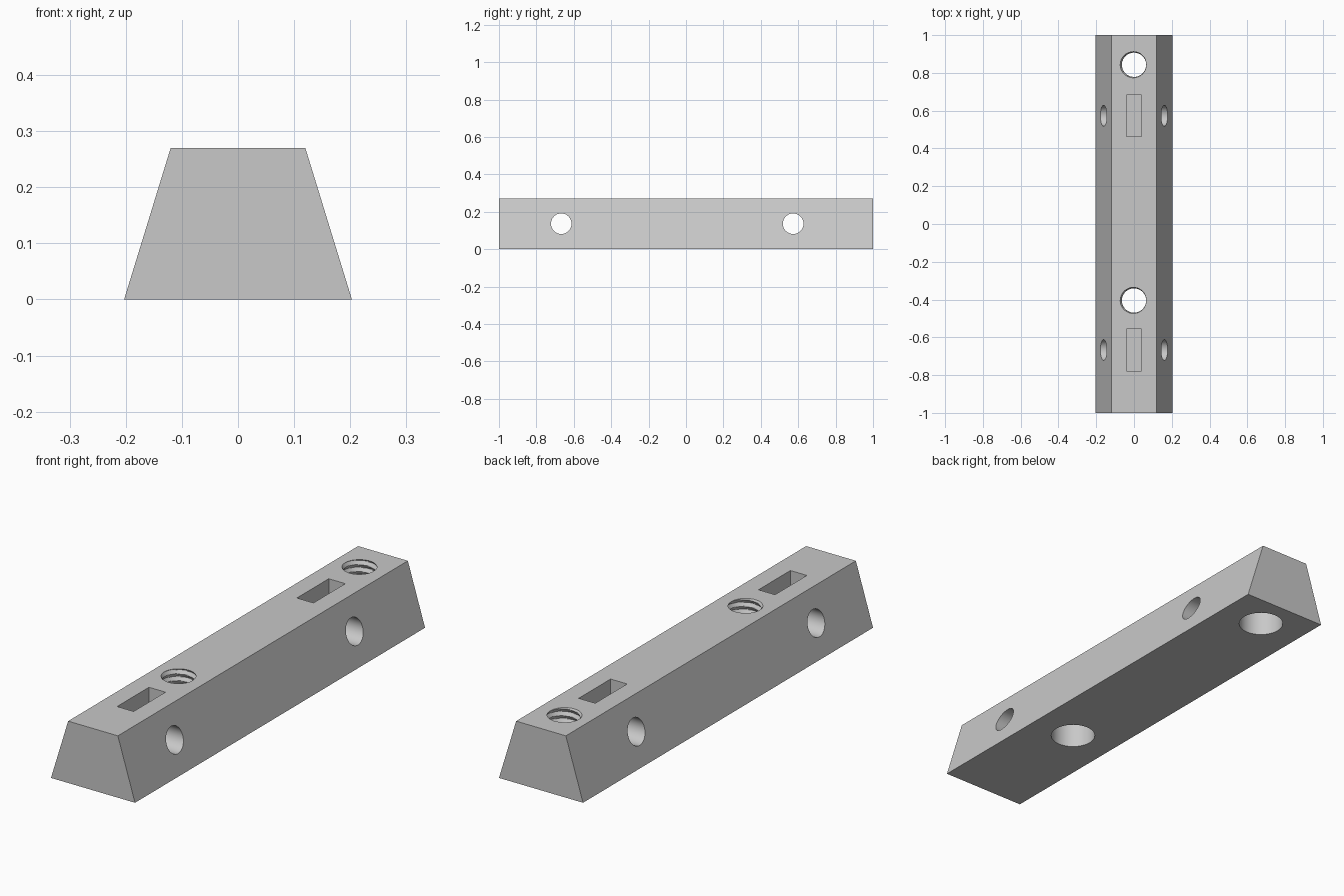
import bpy, bmesh, math
from mathutils import Matrix

cube = bpy.data.objects.get("Cube")
if cube:
    bpy.data.objects.remove(cube, do_unlink=True)

HEIGHT = 0.27
SLOT_DEPTH = 0.07

grey = bpy.data.materials.new("grey metal")
grey.use_nodes = True
colour = (0.58, 0.58, 0.58, 1)
grey.diffuse_color = colour
grey.node_tree.nodes["Principled BSDF"].inputs["Base Color"].default_value = colour


def finish(name, bm):
    bmesh.ops.recalc_face_normals(bm, faces=bm.faces)
    mesh = bpy.data.meshes.new(name)
    bm.to_mesh(mesh)
    bm.free()
    mesh.materials.append(grey)
    obj = bpy.data.objects.new(name, mesh)
    bpy.context.collection.objects.link(obj)
    return obj


def cylinder(name, radius, length, matrix):
    bm = bmesh.new()
    bmesh.ops.create_cone(bm, cap_ends=True, segments=64, radius1=radius,
                          radius2=radius, depth=length, matrix=matrix)
    return finish(name, bm)


def box(name, size, centre):
    bm = bmesh.new()
    bmesh.ops.create_cube(bm, size=1, matrix=Matrix.Translation(centre)
                          @ Matrix.Diagonal((*size, 1)))
    return finish(name, bm)


def thread(name, y, low, high, inner=0.064, outer=0.074, pitch=0.03):
    """Solid screw whose radius follows a helical triangle wave."""
    bm = bmesh.new()
    sides, levels = 48, 48
    rings = []
    for k in range(levels + 1):
        z = low + (high - low) * k / levels
        ring = []
        for i in range(sides):
            turn = i / sides
            phase = (z / pitch - turn) % 1
            wave = 1 - abs(2 * phase - 1)
            r = inner + (outer - inner) * wave
            a = math.tau * turn
            ring.append(bm.verts.new((r * math.cos(a), y + r * math.sin(a), z)))
        rings.append(ring)
    for lower, upper in zip(rings, rings[1:]):
        for i in range(sides):
            j = (i + 1) % sides
            bm.faces.new((lower[i], lower[j], upper[j], upper[i]))
    bm.faces.new(rings[0])
    bm.faces.new(rings[-1])
    return finish(name, bm)


# Trapezoid bar, extruded along its length
bm = bmesh.new()
profile = [(-0.203, 0), (0.203, 0), (0.12, HEIGHT), (-0.12, HEIGHT)]
end = bm.faces.new([bm.verts.new((x, -1, z)) for x, z in profile])
moved = bmesh.ops.extrude_face_region(bm, geom=[end])["geom"]
bmesh.ops.translate(bm, vec=(0, 2, 0),
                    verts=[v for v in moved if isinstance(v, bmesh.types.BMVert)])
bar = finish("tapered_bar", bm)

# Cutters: threaded holes over wide bores, blind slots, cross holes
cutters = []
for y in (0.843, -0.405):
    cutters.append(cylinder("bore_cutter", 0.093, 0.3, Matrix.Translation((0, y, 0))))
    cutters.append(thread("thread_cutter", y, 0.14, HEIGHT + 0.02))
for y in (0.573, -0.667):
    cutters.append(box("slot_cutter", (0.08, 0.22, 2 * SLOT_DEPTH), (0, y, HEIGHT)))
    cutters.append(cylinder("cross_hole_cutter", 0.055, 0.6,
                            Matrix.Translation((0, y, 0.136))
                            @ Matrix.Rotation(math.pi / 2, 4, 'Y')))
for cutter in cutters:
    cut = bar.modifiers.new(cutter.name, 'BOOLEAN')
    cut.operation = 'DIFFERENCE'
    cut.solver = 'EXACT'
    cut.object = cutter

# Apply the cuts and drop the cutters
bpy.context.view_layer.update()
result = bpy.data.meshes.new_from_object(
    bar.evaluated_get(bpy.context.evaluated_depsgraph_get()))
bar.modifiers.clear()
bar.data = result
for cutter in cutters:
    bpy.data.objects.remove(cutter, do_unlink=True)

# Smooth hole walls, sharp edges
bpy.ops.object.select_all(action='DESELECT')
bar.select_set(True)
bpy.context.view_layer.objects.active = bar
bpy.ops.object.shade_smooth_by_angle(angle=math.radians(30))
